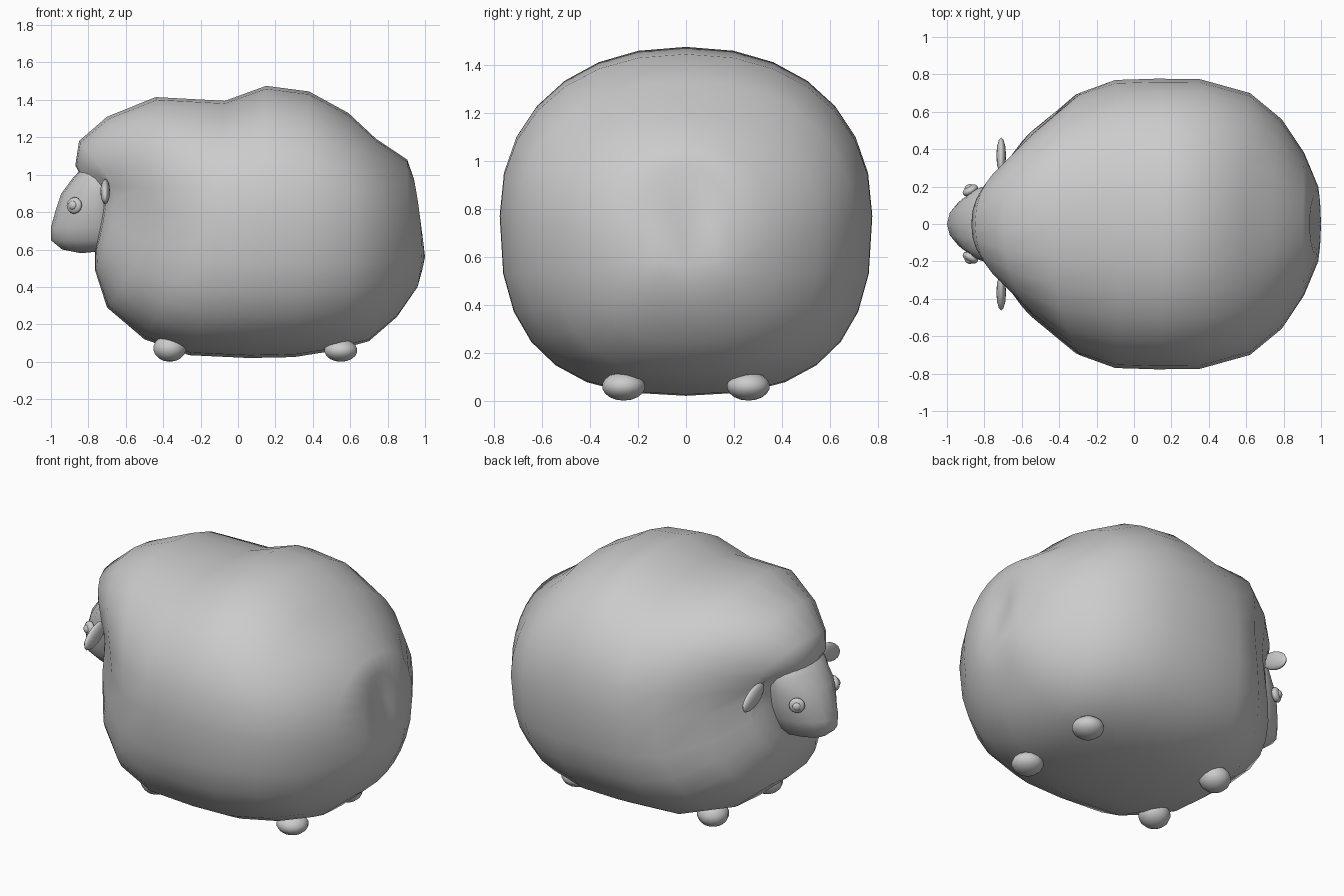
import bpy, bmesh
from math import sin, cos, pi, radians
from mathutils import Vector

if "Cube" in bpy.data.objects:
    bpy.data.objects.remove(bpy.data.objects["Cube"])


def finish(bm, name, angle=60):
    bmesh.ops.recalc_face_normals(bm, faces=bm.faces)
    me = bpy.data.meshes.new(name)
    bm.to_mesh(me)
    bm.free()
    ob = bpy.data.objects.new(name, me)
    bpy.context.collection.objects.link(ob)
    bpy.ops.object.select_all(action='DESELECT')
    ob.select_set(True)
    bpy.context.view_layer.objects.active = ob
    bpy.ops.object.shade_smooth_by_angle(angle=radians(angle))
    return ob


def loft(name, start, rings, end):
    """Skin closed rings of points, closing each end on a pole."""
    bm = bmesh.new()
    loops = [[bm.verts.new(p) for p in r] for r in rings]
    n = len(loops[0])
    for a, b in zip(loops, loops[1:]):
        for i in range(n):
            j = (i + 1) % n
            bm.faces.new((a[i], a[j], b[j], b[i]))
    for pole, ring in ((start, loops[0]), (end, loops[-1])):
        v = bm.verts.new(pole)
        for i in range(n):
            bm.faces.new((v, ring[i], ring[(i + 1) % n]))
    return finish(bm, name)


def spow(v, p):
    return abs(v) ** p * (1 if v >= 0 else -1)


def wool_ring(xt, zt, xs, ys, zs, xb, zb, n=28):
    """Curved section through a top, a side and a bottom point."""
    pts = []
    for i in range(n):
        a = 2 * pi * i / n
        c, s = cos(a), sin(a)
        p = 2 / 2.2 if c >= 0 else 2 / 2.65
        xe, ze = (xt, zt) if c >= 0 else (xb, zb)
        k = abs(c) ** p
        pts.append((xs + (xe - xs) * k ** 1.7, ys * spow(s, p), zs + (ze - zs) * k))
    return pts


def ellipsoid(name, loc, size, rot=(0, 0, 0), u=14, v=9):
    bm = bmesh.new()
    bmesh.ops.create_uvsphere(bm, u_segments=u, v_segments=v, radius=1)
    ob = finish(bm, name)
    ob.location, ob.scale, ob.rotation_euler = loc, size, rot
    return ob


# Woolly body: top (x, z), side (x, y, z), bottom (x, z) of each section
sections = [
    (-.87, 1.05, -.70, .28, .94, -.765, .57),
    (-.85, 1.18, -.66, .34, .86, -.765, .49),
    (-.70, 1.31, -.48, .53, .80, -.70, .29),
    (-.44, 1.415, -.28, .705, .78, -.50, .12),
    (-.07, 1.395, -.10, .77, .77, -.26, .035),
    (.15, 1.475, .12, .777, .77, .06, .02),
    (.38, 1.445, .35, .775, .77, .30, .025),
    (.59, 1.33, .62, .70, .75, .52, .06),
    (.74, 1.19, .79, .56, .72, .70, .11),
    (.905, 1.08, .91, .38, .68, .85, .24),
    (.94, .98, .985, .20, .60, .96, .40),
    (.942, .84, .995, .12, .58, .985, .49),
]
loft("wool_body", (-.74, 0, .80), [wool_ring(*s) for s in sections], (1.0, 0, .56))

# Head: height, front x, half width of each level
levels = [(.60, -.94, .10), (.65, -1.0, .15), (.72, -1.0, .18), (.81, -.975, .205),
          (.90, -.945, .215), (.98, -.885, .215), (1.04, -.83, .19)]
rings = []
for z, xf, w in levels:
    ring = []
    for i in range(18):
        a = 2 * pi * i / 18
        depth = -.74 - xf if cos(a) > 0 else .10
        ring.append((-.74 - depth * cos(a), w * sin(a), z))
    rings.append(ring)
loft("head", (-.84, 0, .58), rings, (-.74, 0, 1.07))

for side, label in ((-1, "right"), (1, "left")):
    # Eyes: flat rim with a small raised pupil
    out = Vector((-.5, side * .86, .08)).normalized()
    rot = out.to_track_quat('Z', 'Y').to_euler()
    base = Vector((-.872, side * .175, .835))
    ellipsoid("eye_rim_" + label, base + out * .006, (.045, .045, .025), rot, 12, 8)
    ellipsoid("eye_pupil_" + label, base + out * .022, (.025, .025, .018), rot, 10, 8)
    # Drooping ears
    ellipsoid("ear_" + label, (-.71, side * .365, .91), (.026, .107, .055),
              (radians(-25 * side), 0, 0), 12, 8)
    # Feet
    ellipsoid("front_foot_" + label, (-.365, side * .26, .072), (.09, .09, .072))
    ellipsoid("rear_foot_" + label, (.55, side * .26, .06), (.09, .09, .06))
